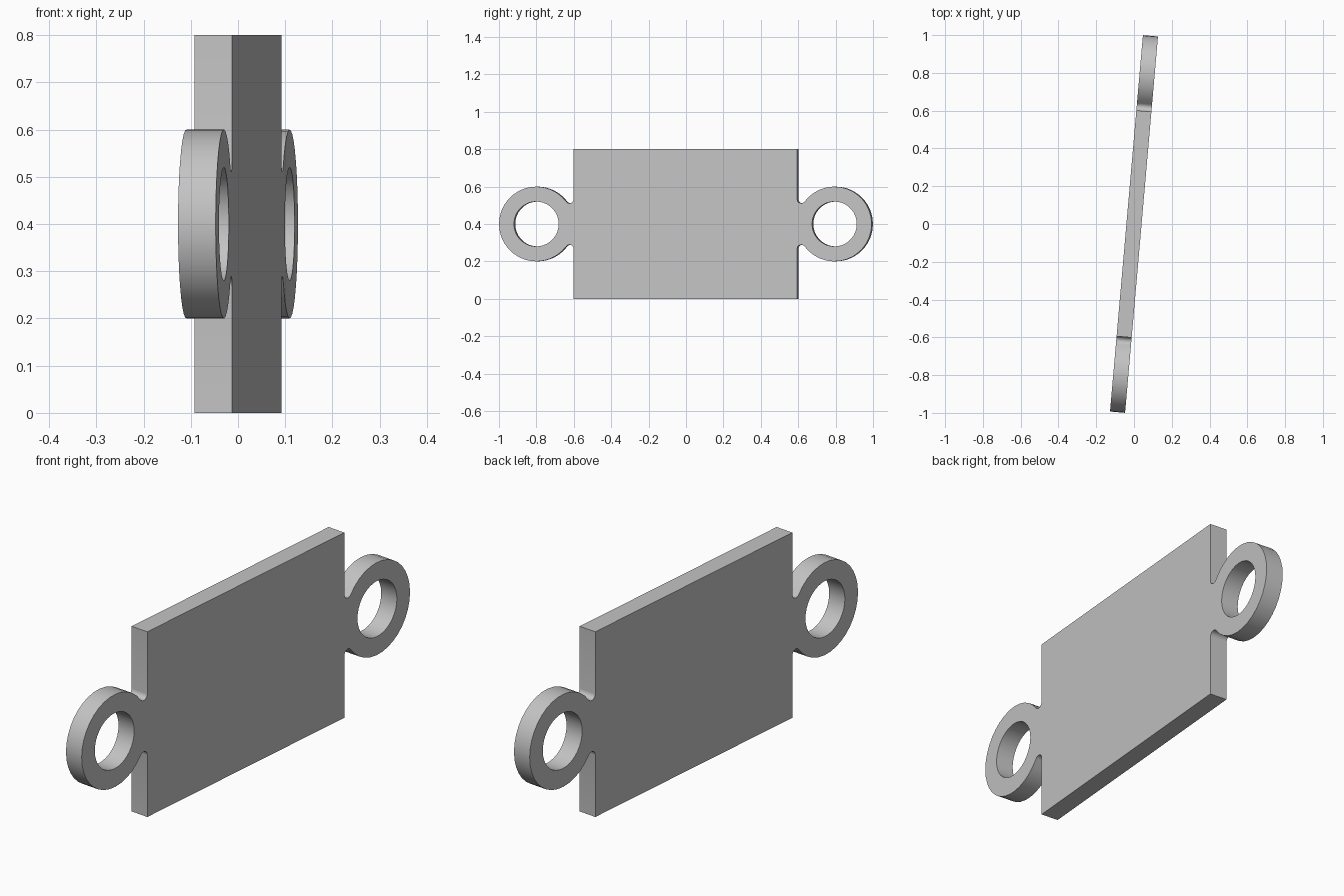
import bpy, bmesh
from math import sin, cos, pi, radians, sqrt, atan2

cube = bpy.data.objects.get("Cube")
if cube:
    bpy.data.objects.remove(cube, do_unlink=True)

HALF_LENGTH, HALF_HEIGHT, THICKNESS = 0.6, 0.4, 0.08
RING_CENTRE, RING_RADIUS, HOLE_RADIUS = 0.8, 0.2, 0.12
FILLET = 0.022
TILT = radians(-5)


def arc(centre, radius, start, end, steps):
    """Points along an arc, both ends included."""
    angles = [start + (end - start) * i / steps for i in range(steps + 1)]
    return [(centre[0] + radius * cos(a), centre[1] + radius * sin(a)) for a in angles]


# One end of the outline: plate corner, fillet, ring, fillet, plate corner
gap = HALF_LENGTH + FILLET
rise = sqrt((RING_RADIUS + FILLET) ** 2 - (RING_CENTRE - gap) ** 2)
touch = atan2(rise, RING_CENTRE - gap)
end_outline = [(HALF_LENGTH, -HALF_HEIGHT)]
end_outline += arc((gap, -rise), FILLET, pi, touch, 8)
end_outline += arc((RING_CENTRE, 0), RING_RADIUS, touch - pi, pi - touch, 28)[1:-1]
end_outline += arc((gap, rise), FILLET, -touch, -pi, 8)
end_outline.append((HALF_LENGTH, HALF_HEIGHT))

# Full outline by half-turn symmetry, plus the two ring holes
outline = end_outline + [(-u, -v) for u, v in end_outline]
holes = [arc((side * RING_CENTRE, 0), HOLE_RADIUS, 0, 2 * pi, 36)[:-1] for side in (1, -1)]

# Fill the profile and extrude it to the plate thickness
bm = bmesh.new()
edges = []
for loop in [outline] + holes:
    verts = [bm.verts.new((-THICKNESS / 2, u, v + HALF_HEIGHT)) for u, v in loop]
    edges += [bm.edges.new((a, b)) for a, b in zip(verts, verts[1:] + verts[:1])]
bmesh.ops.triangle_fill(bm, use_beauty=True, use_dissolve=False, edges=edges, normal=(1, 0, 0))
extruded = bmesh.ops.extrude_face_region(bm, geom=bm.faces[:], use_keep_orig=True)
moved = [g for g in extruded["geom"] if isinstance(g, bmesh.types.BMVert)]
bmesh.ops.translate(bm, vec=(THICKNESS, 0, 0), verts=moved)
bmesh.ops.recalc_face_normals(bm, faces=bm.faces[:])

mesh = bpy.data.meshes.new("plate_with_end_rings")
bm.to_mesh(mesh)
bm.free()
plate = bpy.data.objects.new("plate_with_end_rings", mesh)
bpy.context.collection.objects.link(plate)
plate.rotation_euler.z = TILT

# Plain grey material
grey = bpy.data.materials.new("light_grey")
grey.use_nodes = True
colour = (0.55, 0.55, 0.55, 1)
grey.diffuse_color = colour
grey.node_tree.nodes["Principled BSDF"].inputs["Base Color"].default_value = colour
mesh.materials.append(grey)

# Smooth curved walls, crisp rims
bpy.ops.object.select_all(action="DESELECT")
plate.select_set(True)
bpy.context.view_layer.objects.active = plate
bpy.ops.object.shade_smooth_by_angle(angle=radians(30))
